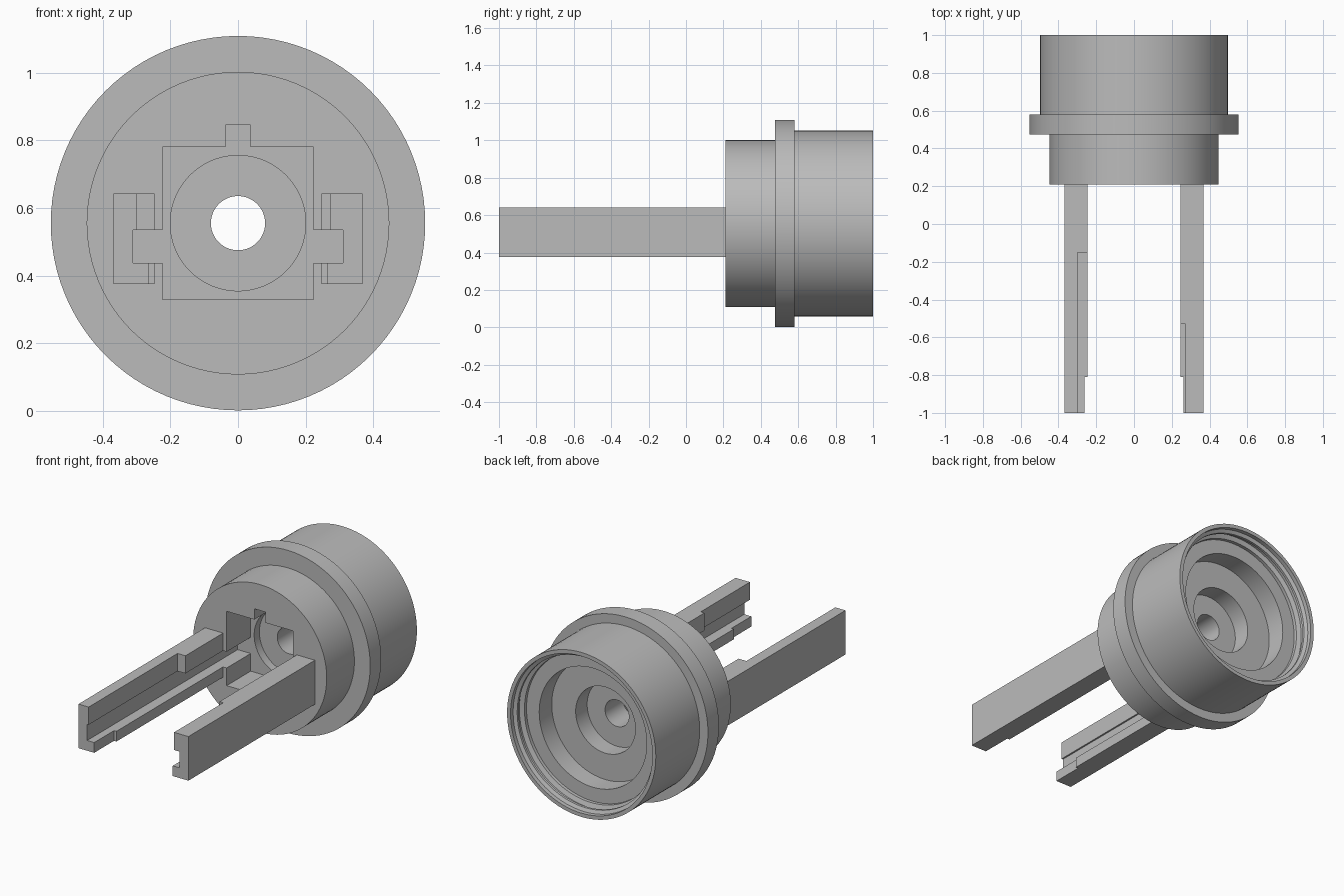
import bpy, bmesh, math

if "Cube" in bpy.data.objects:
    bpy.data.objects.remove(bpy.data.objects["Cube"], do_unlink=True)

AXIS_Z = 0.555
FACE_Y = 0.21
SEGMENTS = 96

grey = bpy.data.materials.new("plain_grey")
grey.use_nodes = True
grey.diffuse_color = (0.5, 0.5, 0.5, 1)
grey.node_tree.nodes["Principled BSDF"].inputs["Base Color"].default_value = (0.5, 0.5, 0.5, 1)


def finish(bm, name):
    bmesh.ops.recalc_face_normals(bm, faces=bm.faces)
    mesh = bpy.data.meshes.new(name)
    bm.to_mesh(mesh)
    bm.free()
    mesh.materials.append(grey)
    obj = bpy.data.objects.new(name, mesh)
    bpy.context.collection.objects.link(obj)
    return obj


def lathe(name, profile):
    """Revolve a closed (radius, y) profile around the housing axis."""
    bm = bmesh.new()
    rings = []
    for i in range(SEGMENTS):
        a = math.tau * i / SEGMENTS
        rings.append([bm.verts.new((r * math.cos(a), y, AXIS_Z + r * math.sin(a)))
                      for r, y in profile])
    n = len(profile)
    for i in range(SEGMENTS):
        here, there = rings[i], rings[(i + 1) % SEGMENTS]
        for j in range(n):
            k = (j + 1) % n
            bm.faces.new((here[j], here[k], there[k], there[j]))
    return finish(bm, name)


def prism(name, outline, axis, start, end):
    """Extrude an outline along y (outline in x, z) or z (outline in x, y)."""
    bm = bmesh.new()
    place = (lambda u, v: (u, start, v)) if axis == "y" else (lambda u, v: (u, v, start))
    face = bm.faces.new([bm.verts.new(place(u, v)) for u, v in outline])
    moved = bmesh.ops.extrude_face_region(bm, geom=[face])["geom"]
    offset = (0, end - start, 0) if axis == "y" else (0, 0, end - start)
    bmesh.ops.translate(bm, vec=offset,
                        verts=[v for v in moved if isinstance(v, bmesh.types.BMVert)])
    return finish(bm, name)


# Stepped round housing: front bore, outer steps, ridged rim, rear bores
housing = lathe("housing", [
    (0.08, 0.49), (0.2, 0.49), (0.2, FACE_Y),
    (0.447, FACE_Y), (0.447, 0.475), (0.553, 0.475), (0.553, 0.58),
    (0.498, 0.58), (0.498, 1.0),
    (0.475, 1.0), (0.475, 0.975), (0.455, 0.965), (0.455, 0.95),
    (0.472, 0.94), (0.472, 0.92), (0.445, 0.91), (0.445, 0.89),
    (0.36, 0.89), (0.36, 0.77), (0.2, 0.77), (0.2, 0.66), (0.08, 0.66)])

# Square keyed socket cut into the front face
half = [(0.037, 0.845), (0.037, 0.78), (0.223, 0.78), (0.223, 0.535),
        (0.31, 0.535), (0.31, 0.437), (0.223, 0.437), (0.223, 0.33)]
cutter = prism("socket_cutter", half + [(-x, z) for x, z in reversed(half)],
               "y", 0.1, 0.44)
cutter.hide_render = True
cut = housing.modifiers.new("socket", "BOOLEAN")
cut.operation = "DIFFERENCE"
cut.solver = "EXACT"
cut.object = cutter
bpy.context.view_layer.objects.active = housing
housing.select_set(True)
bpy.ops.object.modifier_apply(modifier=cut.name)
bpy.data.objects.remove(cutter, do_unlink=True)
bpy.ops.object.shade_smooth_by_angle(angle=math.radians(30))

# Channelled guide arms: a thin web with an upper and a lower rail
OUTER, WEB, INNER, TIP = 0.368, 0.31, 0.247, -1.0


def rail(name, side, step_y, tip_x, bottom, top):
    outline = [(OUTER, FACE_Y), (INNER, FACE_Y), (INNER, step_y),
               (tip_x, step_y), (tip_x, TIP), (OUTER, TIP)]
    prism(name, [(side * x, y) for x, y in outline], "z", bottom, top)


for side, label, step_y, tip_x in ((1, "left", -0.53, 0.272), (-1, "right", -0.15, 0.30)):
    rail(label + "_upper_rail", side, step_y, tip_x, 0.535, 0.642)
    rail(label + "_lower_rail", side, -0.81, 0.263, 0.375, 0.437)
    prism(label + "_arm_web",
          [(side * x, y) for x, y in ((OUTER, FACE_Y), (WEB, FACE_Y), (WEB, TIP), (OUTER, TIP))],
          "z", 0.437, 0.535)
